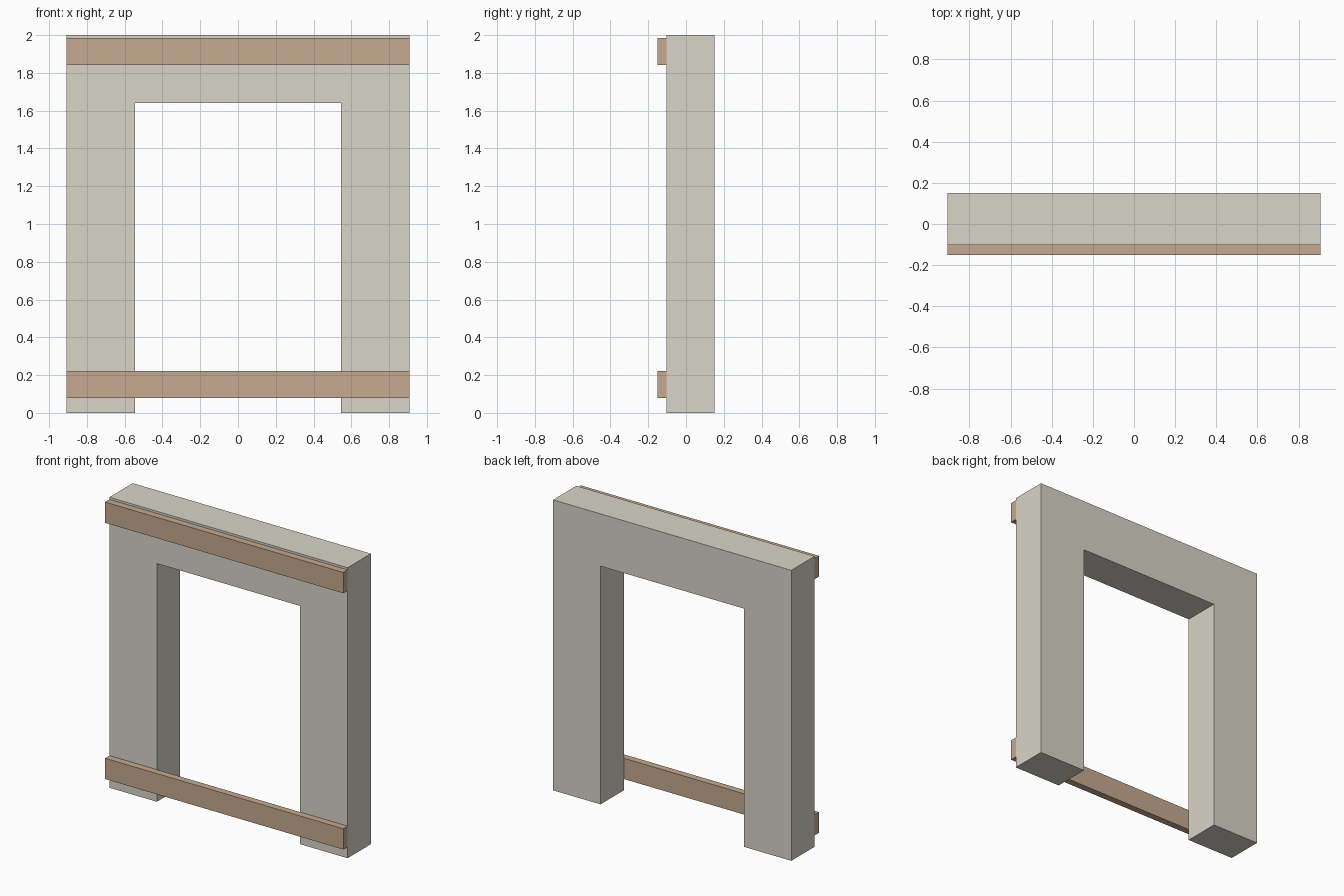
import bpy
import bmesh

if "Cube" in bpy.data.objects:
    bpy.data.objects.remove(bpy.data.objects["Cube"])


def material(name, color):
    mat = bpy.data.materials.new(name)
    mat.diffuse_color = (*color, 1.0)
    mat.use_nodes = True
    mat.node_tree.nodes["Principled BSDF"].inputs["Base Color"].default_value = mat.diffuse_color
    return mat


def extrude_profile(name, points, y0, y1, mat):
    """Solid made from an x-z outline, extruded from y0 to y1."""
    bm = bmesh.new()
    face = bm.faces.new([bm.verts.new((x, y0, z)) for x, z in points])
    result = bmesh.ops.extrude_face_region(bm, geom=[face])
    verts = [v for v in result["geom"] if isinstance(v, bmesh.types.BMVert)]
    bmesh.ops.translate(bm, verts=verts, vec=(0, y1 - y0, 0))
    bmesh.ops.recalc_face_normals(bm, faces=bm.faces)
    mesh = bpy.data.meshes.new(name)
    bm.to_mesh(mesh)
    bm.free()
    mesh.materials.append(mat)
    obj = bpy.data.objects.new(name, mesh)
    bpy.context.collection.objects.link(obj)
    return obj


HALF_W, OPEN_W, TOP, OPEN_TOP = 0.907, 0.546, 2.0, 1.64
FRONT, JOINT, BACK = -0.15, -0.103, 0.15

stone = material("pale_stone", (0.69, 0.66, 0.58))
wood = material("wood", (0.56, 0.40, 0.28))

# Stone door frame: right half of the outline, mirrored to the left
half = [(HALF_W, TOP), (HALF_W, 0), (OPEN_W, 0), (OPEN_W, OPEN_TOP)]
outline = half + [(-x, z) for x, z in reversed(half)]
extrude_profile("door_frame", outline, JOINT, BACK, stone)

# Wooden boards across the front
for name, z0, z1 in (("lower_board", 0.078, 0.221), ("upper_board", 1.842, 1.985)):
    board = [(-HALF_W, z0), (HALF_W, z0), (HALF_W, z1), (-HALF_W, z1)]
    extrude_profile(name, board, FRONT, JOINT, wood)
